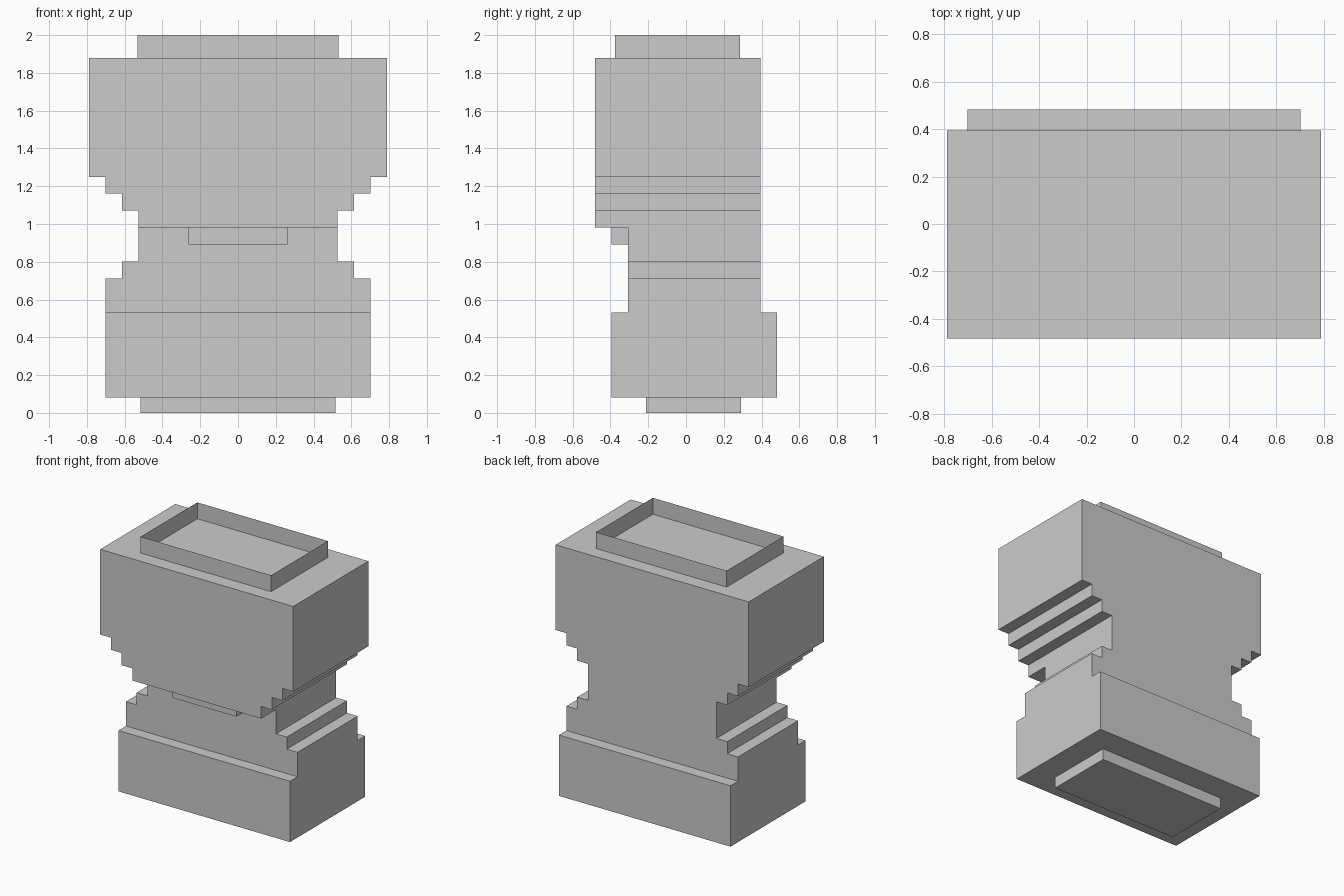
import bpy
import bmesh
from mathutils import Vector

if "Cube" in bpy.data.objects:
    bpy.data.objects.remove(bpy.data.objects["Cube"])

U = 0.0876           # step size across
H = 0.08985          # step size upward
Z0 = 0.082           # underside of the main body


def z(n):
    return Z0 + n * H


def prism(name, half_profile, y0, y1, open_sides=()):
    """Mirror a right-hand (x, z) profile, extrude it along y, drop the faces pointing to open_sides."""
    outline = half_profile + [(-px, pz) for px, pz in reversed(half_profile)]
    bm = bmesh.new()
    front = bm.faces.new([bm.verts.new((px, y0, pz)) for px, pz in outline])
    ext = bmesh.ops.extrude_face_region(bm, geom=[front], use_keep_orig=True)
    moved = [g for g in ext["geom"] if isinstance(g, bmesh.types.BMVert)]
    bmesh.ops.translate(bm, verts=moved, vec=(0, y1 - y0, 0))
    bmesh.ops.recalc_face_normals(bm, faces=bm.faces)
    bm.normal_update()
    lo, hi = half_profile[0][1], half_profile[-1][1]
    doomed = []
    for f in bm.faces:
        c = f.calc_center_median()
        tests = {
            "top": f.normal.z > 0.9 and abs(c.z - hi) < 1e-4,
            "bottom": f.normal.z < -0.9 and abs(c.z - lo) < 1e-4,
            "back": f.normal.y > 0.9,
        }
        if any(tests[s] for s in open_sides):
            doomed.append(f)
    bmesh.ops.delete(bm, geom=doomed, context="FACES")
    mesh = bpy.data.meshes.new(name)
    bm.to_mesh(mesh)
    bm.free()
    obj = bpy.data.objects.new(name, mesh)
    bpy.context.collection.objects.link(obj)
    return obj


def block(name, half_width, z0, z1, y0, y1, open_sides=()):
    return prism(name, [(half_width, z0), (half_width, z1)], y0, y1, open_sides)


def stairs(levels):
    """Turn (width steps, z start, z end) rows into a stepped half profile."""
    return [(w * U, z(n)) for w, a, b in levels for n in (a, b)]


FRONT, BACK = -5.5 * U, 5.5 * U

# Upper body, widening in steps
prism("upper_body", stairs([(6, 10, 11), (7, 11, 12), (8, 12, 13), (9, 13, 20)]),
      FRONT, BACK - U)

# Waist, set back and stepping out towards the base
prism("waist", stairs([(8, 5, 7), (7, 7, 8), (6, 8, 10)]),
      FRONT + 2 * U, BACK - U, ("top", "bottom"))

# Small lip under the front overhang
block("front_lip", 3 * U, z(9), z(10), FRONT + U, FRONT + 2 * U, ("top", "back"))

# Base block, shifted backwards
block("lower_body", 8 * U, z(0), z(5), FRONT + U, BACK)

# Foot plinth underneath
block("foot_plinth", 0.516, 0.0, z(0), -0.211, 0.291, ("top",))

# Thin open rim on top
block("top_rim", 0.533, z(20), 2.0, -0.375, 0.287, ("top", "bottom"))
